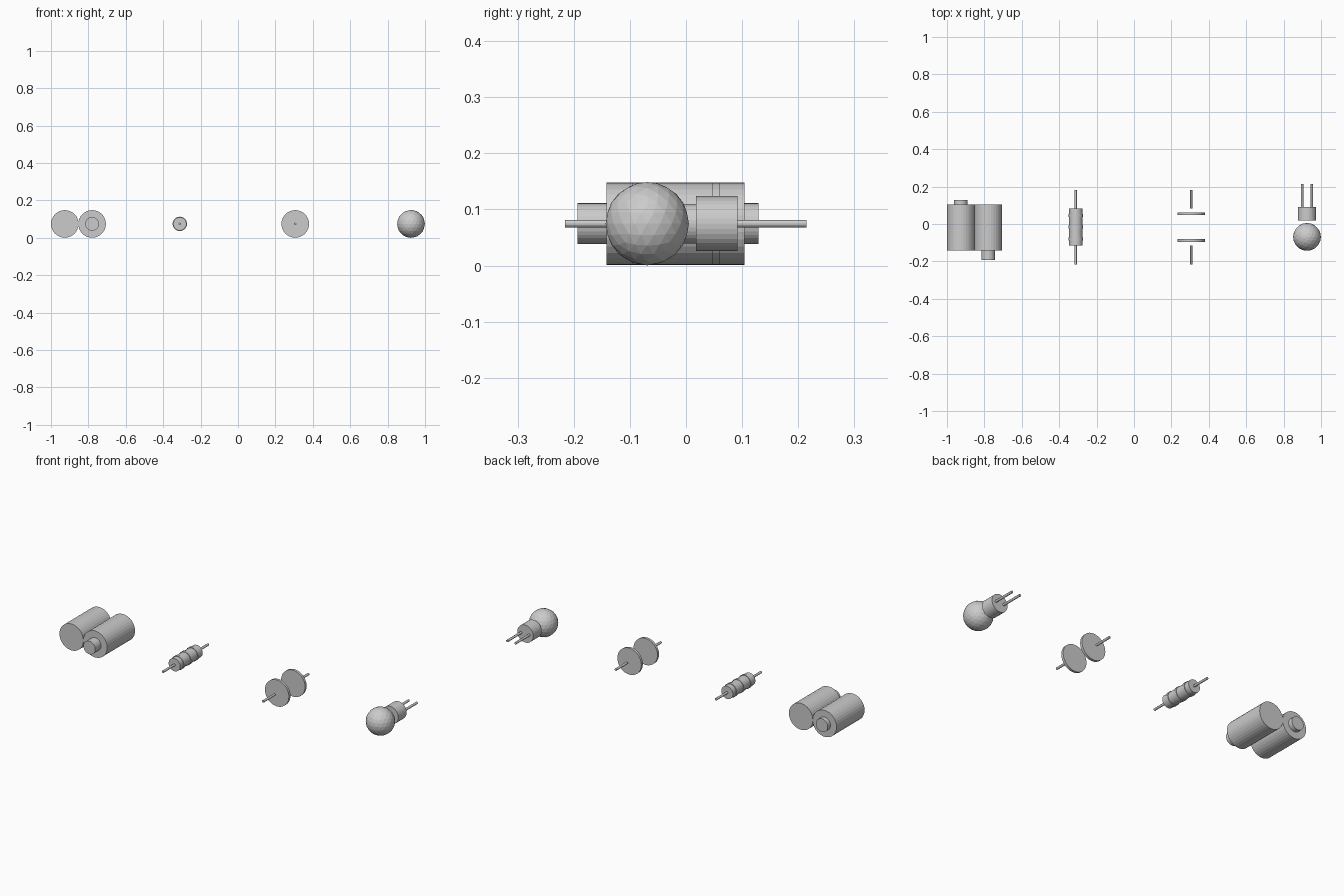
import bpy, math

if "Cube" in bpy.data.objects:
    bpy.data.objects.remove(bpy.data.objects["Cube"])

Z = 0.0745    # common axis height
MID = -0.017  # middle of the axial components


def rod(name, x, y0, y1, r, sides=32):
    """Cylinder lying along y between y0 and y1."""
    bpy.ops.mesh.primitive_cylinder_add(
        vertices=sides, radius=r, depth=abs(y1 - y0),
        location=(x, (y0 + y1) / 2, Z), rotation=(math.pi / 2, 0, 0))
    bpy.context.object.name = name


# pair of batteries facing opposite ways
rod("battery_left", -0.926, -0.142, 0.104, 0.0737)
rod("battery_left_terminal", -0.926, 0.08, 0.129, 0.0365)
rod("battery_right", -0.780, -0.142, 0.104, 0.0737)
rod("battery_right_terminal", -0.780, -0.193, -0.142, 0.0365)

# resistor with lead wire and three raised bands
rx = -0.311
rod("resistor_body", rx, MID - 0.098, MID + 0.1, 0.0355)
rod("resistor_wire", rx, MID - 0.199, MID + 0.199, 0.0065, 16)
for i in (-1, 0, 1):
    y = MID + i * 0.062
    rod("resistor_band", rx, y - 0.008, y + 0.008, 0.0385)

# capacitor: two plates with separate leads
cx = 0.306
for s, side in ((-1, "front"), (1, "back")):
    rod("capacitor_plate_" + side, cx, MID + s * 0.064, MID + s * 0.078, 0.0737)
    rod("capacitor_wire_" + side, cx, MID + s * 0.099, MID + s * 0.199, 0.0065, 16)

# bulb: faceted globe, base and two pins
bx = 0.925
bpy.ops.mesh.primitive_ico_sphere_add(subdivisions=3, radius=0.0742,
                                      location=(bx, -0.069, Z))
bpy.context.object.name = "bulb_globe"
rod("bulb_base", bx, 0.018, 0.092, 0.049)
for s in (-1, 1):
    rod("bulb_pin", bx + s * 0.025, 0.092, 0.215, 0.0065, 16)
